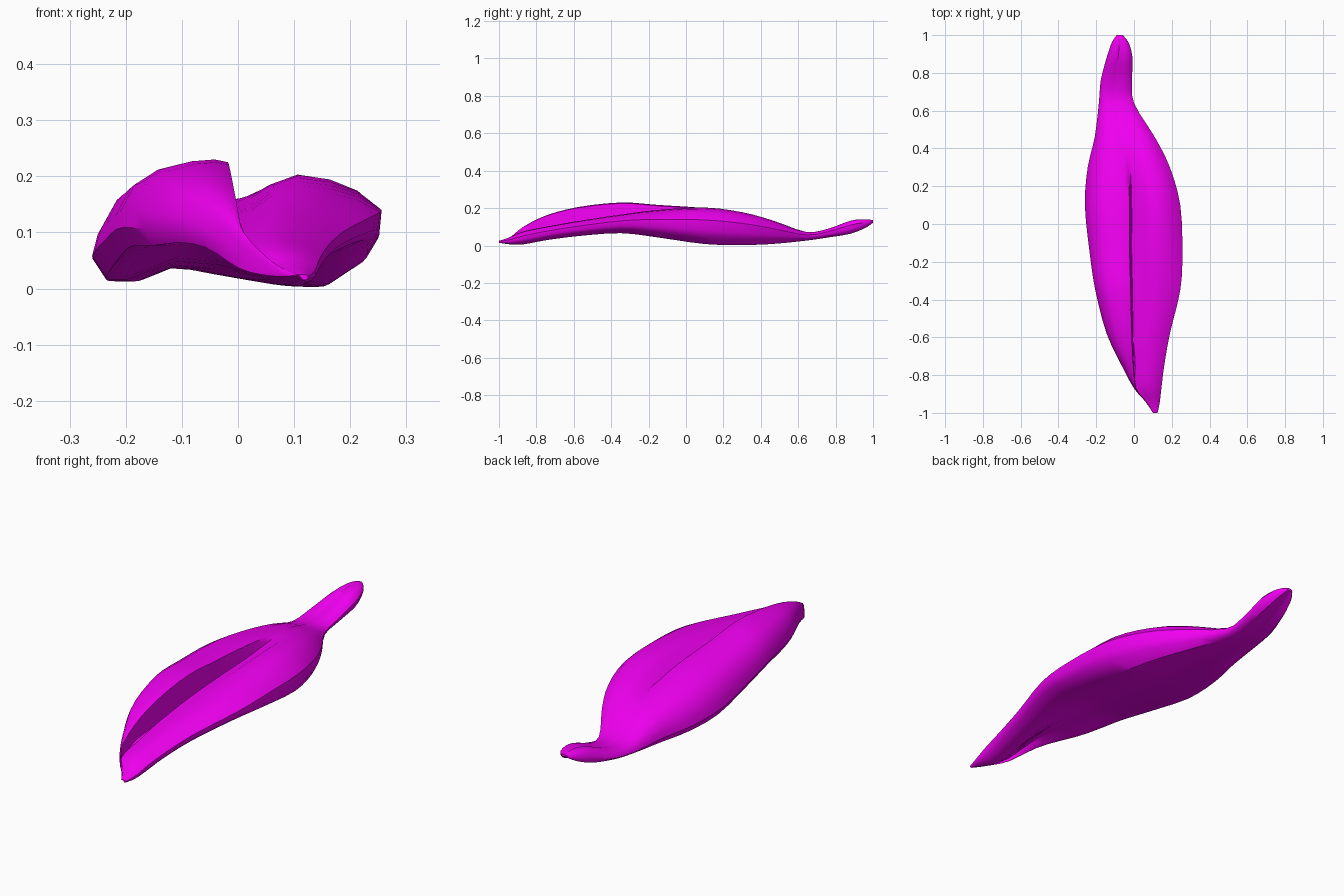
import bpy, bmesh, math

if "Cube" in bpy.data.objects:
    bpy.data.objects.remove(bpy.data.objects["Cube"])

# Stations along the petal: y, left x, right x, seam x, bottom z, left crest z, seam z, right crest z
STATIONS = [
    (-1.00, 0.10, 0.125, 0.11, 0.015, 0.025, 0.025, 0.025),
    (-0.94, 0.06, 0.137, 0.065, 0.006, 0.045, 0.04, 0.045),
    (-0.87, 0.00, 0.145, 0.012, 0.006, 0.10, 0.055, 0.075),
    (-0.75, -0.065, 0.16, 0.00, 0.028, 0.16, 0.075, 0.10),
    (-0.58, -0.145, 0.19, -0.005, 0.05, 0.205, 0.10, 0.13),
    (-0.35, -0.205, 0.245, -0.008, 0.066, 0.23, 0.125, 0.165),
    (-0.15, -0.235, 0.256, -0.012, 0.043, 0.217, 0.135, 0.19),
    (0.10, -0.26, 0.245, -0.012, 0.008, 0.20, 0.147, 0.203),
    (0.30, -0.245, 0.19, -0.02, 0.003, 0.17, 0.157, 0.178),
    (0.46, -0.208, 0.11, -0.05, 0.008, 0.135, 0.134, 0.135),
    (0.64, -0.186, 0.00, -0.09, 0.026, 0.073, 0.073, 0.073),
    (0.76, -0.176, -0.01, -0.09, 0.043, 0.085, 0.085, 0.09),
    (0.88, -0.145, -0.008, -0.08, 0.063, 0.13, 0.13, 0.133),
    (0.96, -0.118, -0.028, -0.075, 0.095, 0.14, 0.14, 0.14),
    (1.00, -0.092, -0.06, -0.075, 0.122, 0.135, 0.135, 0.135),
]
STEPS = 3


def mix(a, b, t):
    return a + (b - a) * t


def spline(p0, p1, p2, p3, t):
    """Smooth blend through neighbouring stations."""
    return tuple(0.5 * (2 * b + (c - a) * t + (2 * a - 5 * b + 4 * c - d) * t * t
                        + (3 * b - a - 3 * c + d) * t ** 3)
                 for a, b, c, d in zip(p0, p1, p2, p3))


def section(y, xl, xr, xs, zb, zl, zs, zr):
    """Closed outline: raised left lobe, sharp seam, right lobe, hollow underside."""
    # the front of the left lobe overhangs the right one
    zbl = zb + 0.04 * math.exp(-((y + 0.74) / 0.2) ** 2)
    left = [(0, .26), (.04, .46), (.16, .74), (.36, .90), (.62, .98), (.83, 1), (.95, .97)]
    pts = [(mix(xl, xs, u), mix(zbl, zl, v)) for u, v in left]
    pts.append((xs, zs))
    pts += [(mix(xs, xr, u), mix(zs, zr, v)) for u, v in [(.12, .2), (.28, .7), (.46, 1)]]
    right = [(.66, .96), (.85, .85), (1, .66), (.985, .38), (.91, .2), (.68, 0)]
    pts += [(mix(xs, xr, u), mix(zb, zr, v)) for u, v in right]
    pts.append((mix(xs, xr, .35), mix(zb, zs, .08)))
    under = [(.95, .2), (.6, .24), (.24, .06), (.1, .06)]
    pts += [(mix(xl, xs, u), mix(zbl, zl, v)) for u, v in under]
    return [(x, y, max(z, 0)) for x, z in pts]


# Petal body lofted through the sections
rows = []
last = len(STATIONS) - 1
for i in range(last):
    near = [STATIONS[min(max(i + k, 0), last)] for k in (-1, 0, 1, 2)]
    rows += [spline(*near, s / STEPS) for s in range(STEPS)]
rows.append(STATIONS[-1])

bm = bmesh.new()
rings = [[bm.verts.new(p) for p in section(*r)] for r in rows]
n = len(rings[0])
for a, b in zip(rings, rings[1:]):
    for j in range(n):
        k = (j + 1) % n
        bm.faces.new((a[j], a[k], b[k], b[j]))
bm.faces.new(rings[0])
bm.faces.new(rings[-1])
bmesh.ops.recalc_face_normals(bm, faces=bm.faces[:])
mesh = bpy.data.meshes.new("petal")
bm.to_mesh(mesh)
bm.free()

petal = bpy.data.objects.new("petal", mesh)
bpy.context.collection.objects.link(petal)
mat = bpy.data.materials.new("magenta")
mat.diffuse_color = (0.9, 0.0, 0.9, 1)
mat.use_nodes = True
mat.node_tree.nodes["Principled BSDF"].inputs["Base Color"].default_value = mat.diffuse_color
mesh.materials.append(mat)

# Smooth surface with a crisp seam
bpy.context.view_layer.objects.active = petal
petal.select_set(True)
bpy.ops.object.shade_smooth_by_angle(angle=math.radians(40))
